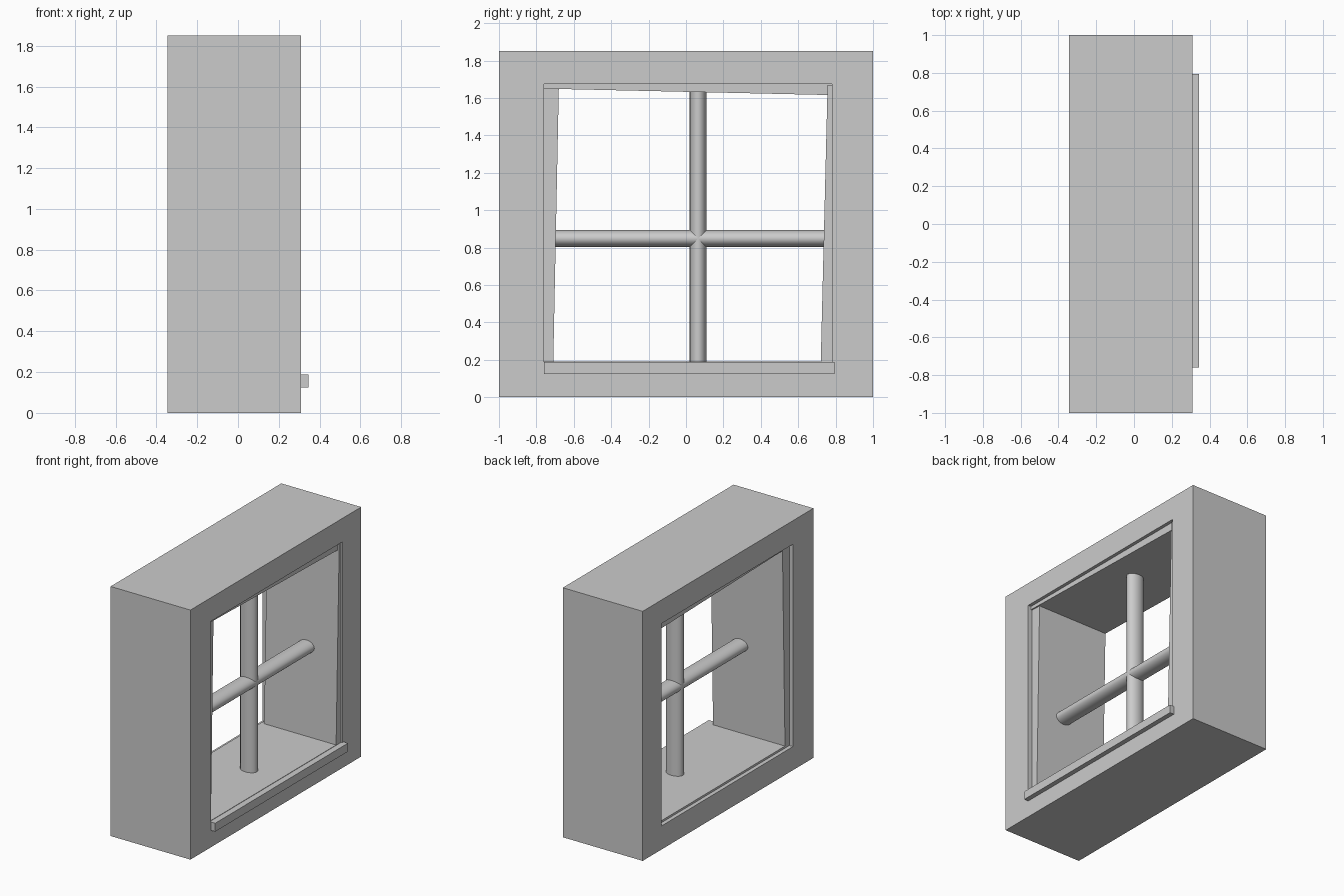
import bpy
import bmesh
from math import radians

cube = bpy.data.objects.get("Cube")
if cube:
    bpy.data.objects.remove(cube, do_unlink=True)

# One plain grey for everything
grey = bpy.data.materials.new("plain_grey")
grey.use_nodes = True
colour = (0.6, 0.6, 0.6, 1)
grey.diffuse_color = colour
grey.node_tree.nodes["Principled BSDF"].inputs["Base Color"].default_value = colour


def finish(name, bm):
    bmesh.ops.recalc_face_normals(bm, faces=bm.faces[:])
    mesh = bpy.data.meshes.new(name)
    bm.to_mesh(mesh)
    bm.free()
    mesh.materials.append(grey)
    obj = bpy.data.objects.new(name, mesh)
    bpy.context.collection.objects.link(obj)
    return obj


def rect(y0, y1, z0, z1):
    return [(y0, z0), (y1, z0), (y1, z1), (y0, z1)]


def prism(name, profile, x0, x1):
    """Extrude a profile in the y-z plane along x."""
    bm = bmesh.new()
    face = bm.faces.new([bm.verts.new((x0, y, z)) for y, z in profile])
    new = bmesh.ops.extrude_face_region(bm, geom=[face])["geom"]
    verts = [g for g in new if isinstance(g, bmesh.types.BMVert)]
    bmesh.ops.translate(bm, verts=verts, vec=(x1 - x0, 0, 0))
    return finish(name, bm)


def ring_prism(name, outer, inner, x0, x1):
    """Block with a hole running through it along x."""
    bm = bmesh.new()
    loops = [[bm.verts.new((x, y, z)) for y, z in pts]
             for pts, x in ((outer, x0), (outer, x1), (inner, x1), (inner, x0))]
    for a, b in zip(loops, loops[1:] + loops[:1]):
        for i in range(4):
            j = (i + 1) % 4
            bm.faces.new((a[i], a[j], b[j], b[i]))
    return finish(name, bm)


def bar(name, centre, length, radius, angle):
    """Oval glazing bar, deeper along x than it is wide."""
    bpy.ops.mesh.primitive_cylinder_add(vertices=32, radius=1, depth=length,
                                        location=centre, rotation=(angle, 0, 0))
    obj = bpy.context.object
    obj.name = name
    obj.scale = (0.065, radius, 1)
    obj.data.materials.append(grey)
    bpy.ops.object.shade_smooth_by_angle(angle=radians(40))


# Thick wall block with the window opening
ring_prism("wall", rect(-1, 1, 0, 1.85), rect(-0.76, 0.78, 0.175, 1.675), -0.345, 0.31)

# Slightly crooked lining boards, set back from the wall faces
prism("right_lining", [(-0.77, 0.17), (-0.71, 0.17), (-0.68, 1.66), (-0.77, 1.66)], -0.315, 0.275)
prism("left_lining", [(0.72, 0.17), (0.79, 0.17), (0.79, 1.67), (0.757, 1.67)], -0.29, 0.3)
prism("top_lining", [(-0.77, 1.65), (0.79, 1.615), (0.79, 1.69), (-0.77, 1.69)], -0.315, 0.285)
prism("floor_lining", rect(-0.77, 0.79, 0.16, 0.19), -0.315, 0.3)

# Projecting sill
prism("sill", rect(-0.76, 0.795, 0.125, 0.187), 0.295, 0.345)

# Crossed glazing bars
bar("upright_bar", (0.045, 0.065, 0.91), 1.46, 0.045, 0)
bar("cross_bar", (0.045, 0.02, 0.848), 1.48, 0.046, radians(90))
